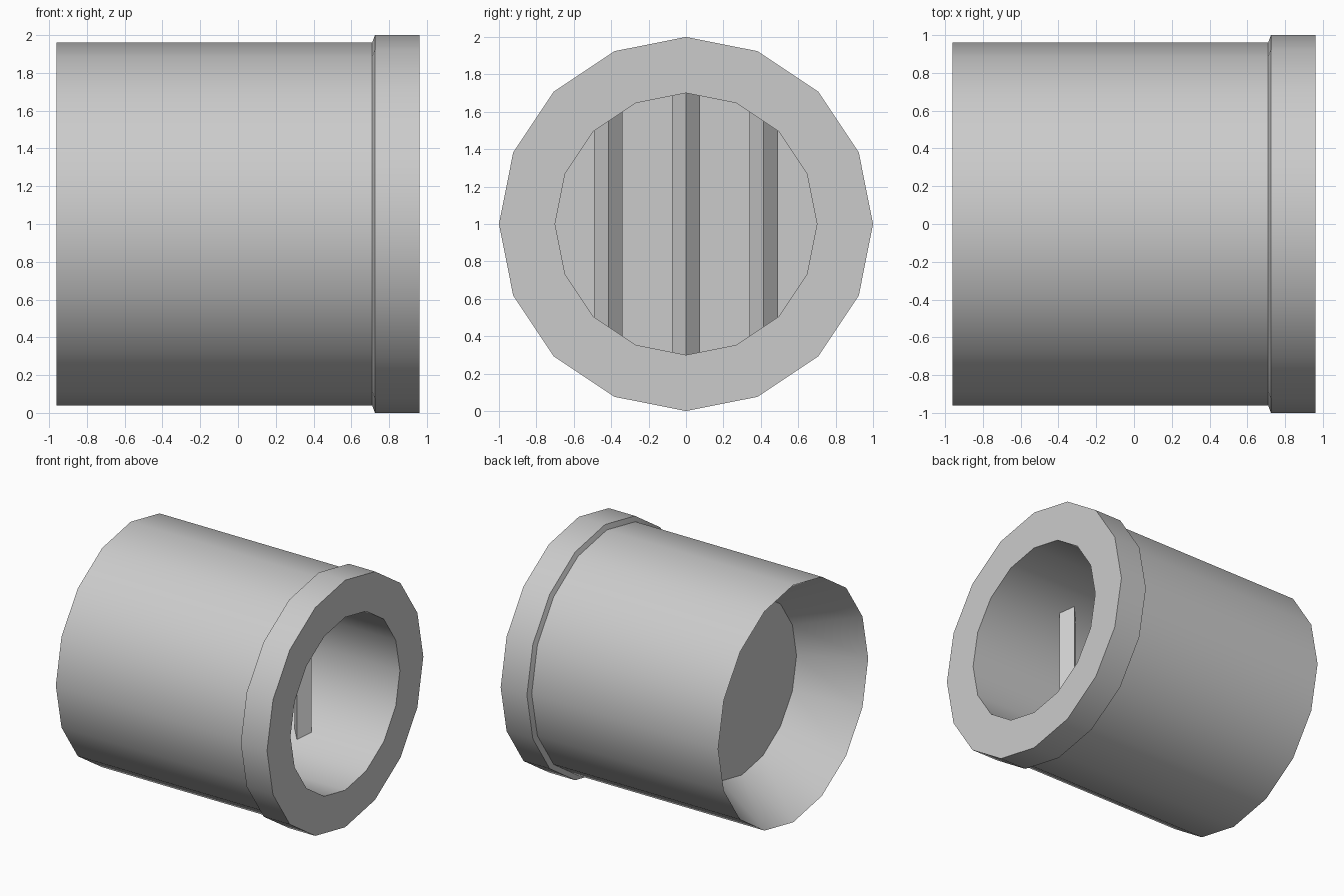
import bpy, bmesh, math

if "Cube" in bpy.data.objects:
    bpy.data.objects.remove(bpy.data.objects["Cube"])

SIDES = 16


def make_object(name, bm):
    bmesh.ops.recalc_face_normals(bm, faces=bm.faces[:])
    mesh = bpy.data.meshes.new(name)
    bm.to_mesh(mesh)
    bm.free()
    ob = bpy.data.objects.new(name, mesh)
    bpy.context.collection.objects.link(ob)
    return ob


def lathe_x(name, profile, z):
    """Revolve (x, radius) points about the x axis and cap both ends."""
    bm = bmesh.new()
    rings = []
    for x, r in profile:
        rings.append([bm.verts.new((x, r * math.cos(a), z + r * math.sin(a)))
                      for a in (2 * math.pi * i / SIDES for i in range(SIDES))])
    for lo, hi in zip(rings, rings[1:]):
        for i in range(SIDES):
            j = (i + 1) % SIDES
            bm.faces.new((lo[i], lo[j], hi[j], hi[i]))
    bm.faces.new(rings[0])
    bm.faces.new(rings[-1])
    return make_object(name, bm)


# Housing: rear hollow cone, outer wall, chamfered front collar, front bore
housing = lathe_x("housing", [
    (-0.50, 0.70), (-0.96, 0.96), (0.71, 0.96), (0.725, 1.0),
    (0.96, 1.0), (0.96, 0.70), (-0.49, 0.70)], 1.0)
bpy.context.view_layer.objects.active = housing
housing.select_set(True)
bpy.ops.object.shade_smooth_by_angle(angle=math.radians(28))


# Grille bars: upright square bars turned 45 degrees, ends sunk in the bore wall
def grille_bar(name, y, half_height):
    bm = bmesh.new()
    bmesh.ops.create_cone(bm, cap_ends=True, segments=4, radius1=0.076,
                          radius2=0.076, depth=2 * half_height)
    # make sure the corners point along x and y
    for k, v in enumerate(bm.verts):
        a = round(math.atan2(v.co.y, v.co.x) / (math.pi / 2) - 0.01) * math.pi / 2
        v.co.x, v.co.y = 0.076 * math.cos(a), 0.076 * math.sin(a)
    ob = make_object(name, bm)
    ob.location = (0.29, y, 1.0)
    return ob


for name, y, h in (("left_bar", -0.415, 0.62),
                   ("middle_bar", 0.0, 0.71),
                   ("right_bar", 0.415, 0.62)):
    grille_bar(name, y, h)
